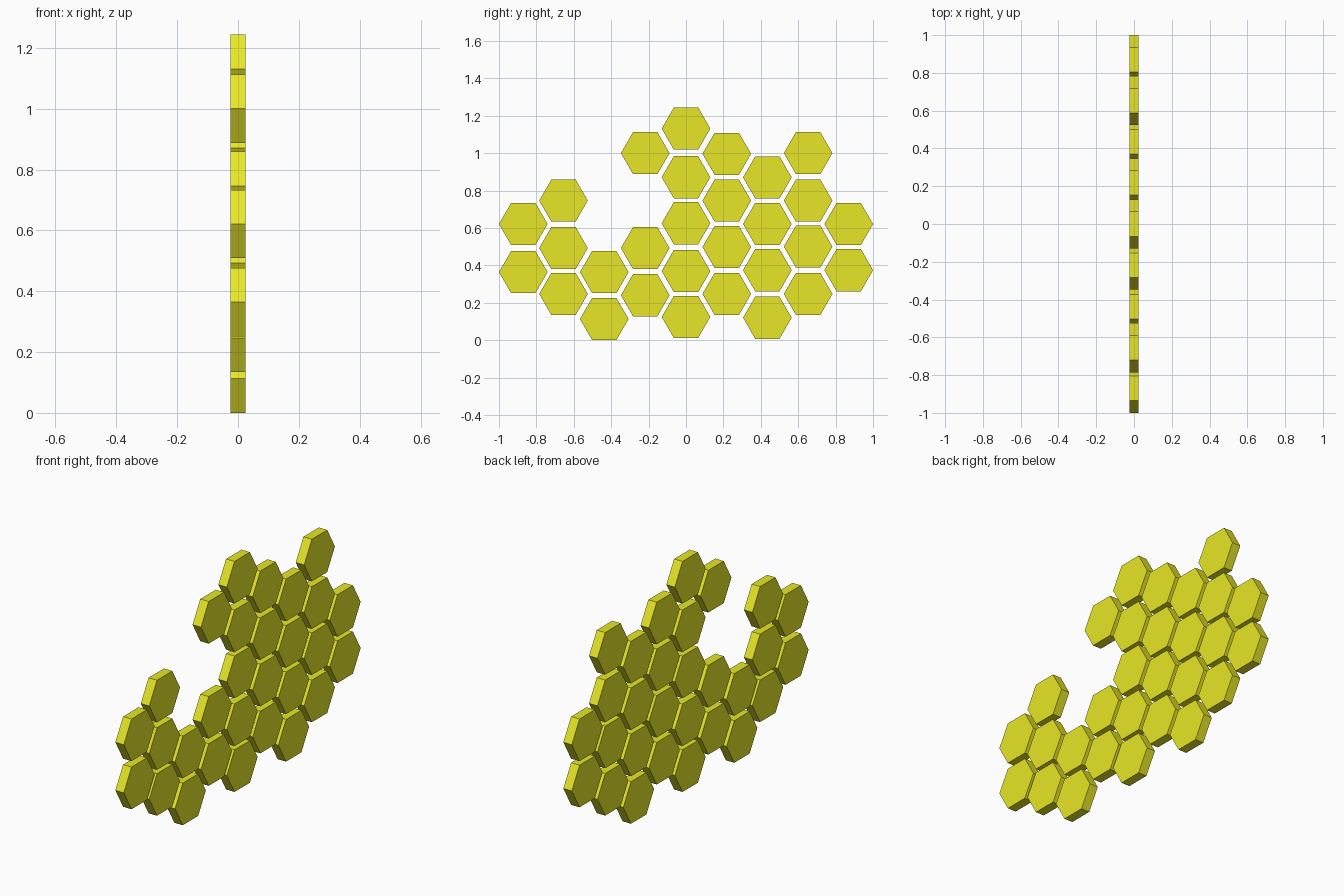
import bpy
from math import pi

R = 0.13        # tile corner radius
DEPTH = 0.05    # tile thickness along x

mat = bpy.data.materials.new("yellow")
mat.diffuse_color = (0.8, 0.8, 0.02, 1)

# Honeycomb columns: y position and the z centres of the tiles in each
columns = [
    (-0.870, [0.364, 0.621]),
    (-0.655, [0.247, 0.492, 0.746]),
    (-0.437, [0.113, 0.364]),
    (-0.218, [0.240, 0.492, 1.000]),
    (0.000, [0.124, 0.369, 0.625, 0.871, 1.131]),
    (0.218, [0.247, 0.498, 0.746, 0.996]),
    (0.435, [0.120, 0.374, 0.621, 0.870]),
    (0.653, [0.247, 0.500, 0.746, 1.000]),
    (0.870, [0.374, 0.621]),
]


def hex_tile(y, z):
    # Six-sided prism on its side, with corners pointing along y
    bpy.ops.mesh.primitive_cylinder_add(
        vertices=6, radius=R, depth=DEPTH,
        location=(0, y, z), rotation=(0, pi / 2, 0))
    tile = bpy.context.object
    tile.name = "hexagon_tile"
    tile.data.materials.append(mat)


# Wall panel tiles
for y, heights in columns:
    for z in heights:
        hex_tile(y, z)
